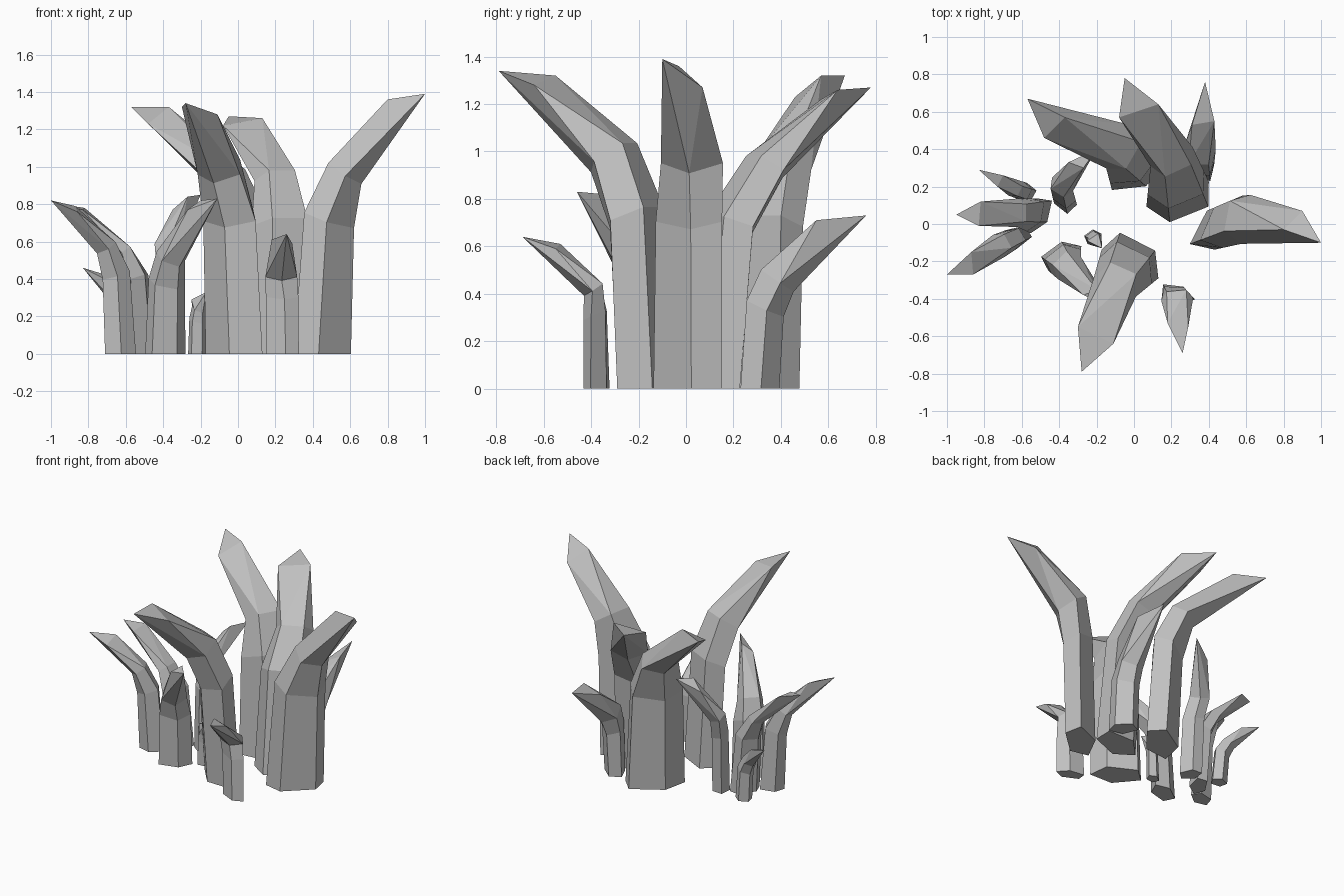
import bpy, bmesh, math
from mathutils import Vector

cube = bpy.data.objects.get("Cube")
if cube:
    bpy.data.objects.remove(cube, do_unlink=True)

stone = bpy.data.materials.new("stone_grey")
stone.use_nodes = True
GREY = (0.53, 0.53, 0.53, 1)
stone.diffuse_color = GREY
stone.node_tree.nodes["Principled BSDF"].inputs["Base Color"].default_value = GREY

ANGLES = [math.tau * i / 5 for i in range(5)]


def foot_ring(center, lean, long, short, turn):
    """Pentagon on the ground, stretched along a turned axis."""
    axis = Vector((math.cos(math.radians(turn)), math.sin(math.radians(turn)), 0))
    cross = Vector((-axis.y, axis.x, 0))
    side = Vector((-lean.y, lean.x, 0))
    corners = [lean * math.cos(a) + side * math.sin(a) for a in ANGLES]
    return [center + axis * long * c.dot(axis) + cross * short * c.dot(cross)
            for c in corners]


def bend_ring(center, lean, wide, deep):
    """Pentagon at the bend, with its outer corner tipped down."""
    side = Vector((-lean.y, lean.x, 0))
    depth = lean * math.cos(0.6) - Vector((0, 0, math.sin(0.6)))
    return [center + depth * deep * math.cos(a) + side * wide * math.sin(a)
            for a in ANGLES]


def blade(name, foot, foot_size, bend, bend_size, tip, shoulders):
    """Upright five-sided stalk that bends at two rings into a chisel point."""
    foot, bend, tip = Vector((*foot, 0)), Vector(bend), Vector(tip)
    lean = tip - foot
    lean.z = 0
    lean.normalize()
    bottom = foot_ring(foot, lean, *foot_size)
    top = bend_ring(bend, lean, *bend_size)
    knee = [low.lerp(high, 0.3) for low, high in zip(bottom, top)]
    for point, high in zip(knee, top):
        point.z = high.z * 0.74

    bm = bmesh.new()
    rings = [[bm.verts.new(p) for p in ring] for ring in (bottom, knee, top)]
    bm.faces.new(rings[0])
    for low, high in zip(rings, rings[1:]):
        for i in range(5):
            j = (i + 1) % 5
            bm.faces.new((low[i], low[j], high[j], high[i]))

    # pointed end, wrapped from the last ring to the tip and its shoulders
    points = [bm.verts.new(p) for p in (tip, *shoulders)]
    bmesh.ops.convex_hull(bm, input=rings[2] + points)
    inner = [f for f in bm.faces if all(v in rings[2] for v in f.verts)]
    bmesh.ops.delete(bm, geom=inner, context="FACES")
    bmesh.ops.recalc_face_normals(bm, faces=bm.faces)

    mesh = bpy.data.meshes.new(name)
    bm.to_mesh(mesh)
    bm.free()
    mesh.materials.append(stone)
    bpy.context.collection.objects.link(bpy.data.objects.new(name, mesh))


# Tall blades
blade("tall_blade_left", (0.46, 0), (0.2, 0.1, 42), (0.57, 0.03, 0.97), (0.14, 0.11),
      (1, -0.1, 1.39), [(0.9, 0.07, 1.27), (0.8, -0.03, 1.36)])
blade("tall_blade_front", (-0.01, -0.18), (0.18, 0.11, -32), (-0.09, -0.31, 0.98), (0.13, 0.12),
      (-0.28, -0.79, 1.34), [(-0.11, -0.64, 1.28), (-0.3, -0.55, 1.32)])
blade("tall_blade_back_right", (0.04, 0.32), (0.21, 0.11, 40), (-0.06, 0.4, 0.94), (0.14, 0.1),
      (-0.57, 0.67, 1.32), [(-0.48, 0.46, 1.23), (-0.37, 0.57, 1.32)])
blade("tall_blade_back", (0.25, 0.13), (0.19, 0.11, 18), (0.21, 0.34, 0.94), (0.13, 0.09),
      (-0.05, 0.78, 1.27), [(0.13, 0.64, 1.26), (-0.08, 0.57, 1.22)])

# Medium blades
blade("medium_blade_right_front", (-0.63, -0.07), (0.09, 0.06, 20), (-0.71, -0.11, 0.57),
      (0.07, 0.06), (-1, -0.27, 0.82), [(-0.86, -0.27, 0.76), (-0.87, -0.15, 0.79)])
blade("medium_blade_right", (-0.51, 0.05), (0.11, 0.06, 60), (-0.61, 0.06, 0.55),
      (0.08, 0.05), (-0.95, 0.05, 0.8), [(-0.82, 0.12, 0.78), (-0.83, -0.01, 0.77)])
blade("medium_blade_inner_front", (-0.39, -0.17), (0.12, 0.07, 25), (-0.36, -0.22, 0.51),
      (0.09, 0.08), (-0.11, -0.46, 0.83), [(-0.27, -0.38, 0.77), (-0.2, -0.35, 0.82)])
blade("medium_blade_inner_back", (-0.37, 0.13), (0.08, 0.06, 120), (-0.39, 0.2, 0.56),
      (0.07, 0.06), (-0.2, 0.4, 0.85), [(-0.27, 0.3, 0.84), (-0.35, 0.33, 0.77)])
blade("medium_blade_back_left", (0.35, 0.31), (0.1, 0.07, 135), (0.35, 0.38, 0.46),
      (0.09, 0.09), (0.38, 0.76, 0.73), [(0.43, 0.55, 0.71), (0.31, 0.53, 0.65)])

# Small blades
blade("small_blade_front", (0.23, -0.375), (0.1, 0.05, -20), (0.23, -0.39, 0.42),
      (0.09, 0.05), (0.26, -0.69, 0.64), [(0.18, -0.53, 0.61), (0.29, -0.55, 0.59)])
blade("small_blade_right_back", (-0.58, 0.17), (0.06, 0.05, 0), (-0.64, 0.19, 0.3),
      (0.05, 0.05), (-0.83, 0.29, 0.46), [(-0.7, 0.26, 0.42), (-0.73, 0.2, 0.41)])
blade("tiny_blade_inner", (-0.22, -0.07), (0.05, 0.04, 20), (-0.21, -0.08, 0.24),
      (0.04, 0.04), (-0.17, -0.13, 0.33), [(-0.25, -0.09, 0.29), (-0.19, -0.05, 0.31)])
